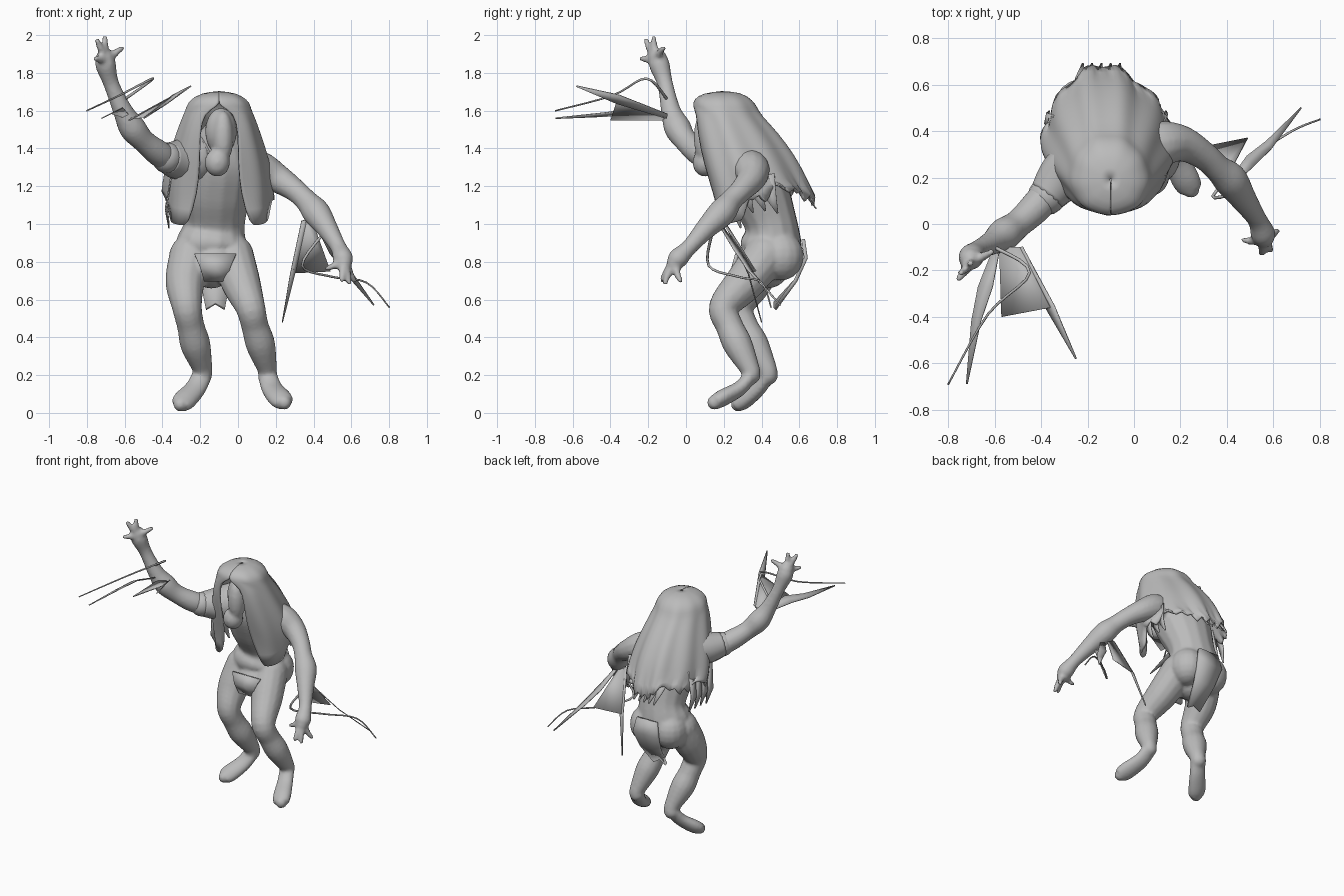
import bpy, bmesh, math, random
from mathutils import Vector, Matrix

random.seed(4)
cube = bpy.data.objects.get("Cube")
if cube:
    bpy.data.objects.remove(cube)

grey = bpy.data.materials.new("plain grey")
grey.use_nodes = True
grey.diffuse_color = (0.5, 0.5, 0.5, 1)
grey.node_tree.nodes["Principled BSDF"].inputs["Base Color"].default_value = (0.5, 0.5, 0.5, 1)


def finish(name, bm):
    bmesh.ops.recalc_face_normals(bm, faces=bm.faces)
    mesh = bpy.data.meshes.new(name)
    bm.to_mesh(mesh)
    bm.free()
    mesh.materials.append(grey)
    mesh.polygons.foreach_set("use_smooth", [True] * len(mesh.polygons))
    obj = bpy.data.objects.new(name, mesh)
    bpy.context.collection.objects.link(obj)
    return obj


def fuse(name, bm, voxel):
    """Merge overlapping pieces into one smooth skin."""
    obj = finish(name, bm)
    mod = obj.modifiers.new("fuse", "REMESH")
    mod.mode, mod.voxel_size, mod.use_smooth_shade = "VOXEL", voxel, True
    obj.modifiers.new("soften", "SMOOTH").iterations = 4


def spline(a, b, c, d, t):
    return 0.5 * (2 * b + (c - a) * t + (2 * a - 5 * b + 4 * c - d) * t * t
                  + (3 * b - a - 3 * c + d) * t ** 3)


def tube(bm, stations, flat=1.0, sides=14, steps=5):
    """Closed round limb through (x, y, z, radius) stations."""
    pts = [Vector(s) for s in stations]
    pts = [pts[0]] + pts + [pts[-1]]
    path = [spline(*pts[i:i + 4], k / steps)
            for i in range(len(pts) - 3) for k in range(steps)] + [pts[-1]]
    pos = [p.to_3d() for p in path]
    u, rings = Vector((1, 0, 0)), []
    for i, p in enumerate(pos):
        t = (pos[min(i + 1, len(pos) - 1)] - pos[max(i - 1, 0)]).normalized()
        u = (u - t * u.dot(t)).normalized()
        v = t.cross(u)
        r = path[i].w
        rings.append([bm.verts.new(p + u * r * math.cos(a) + v * r * flat * math.sin(a))
                      for a in (2 * math.pi * k / sides for k in range(sides))])
    for r0, r1 in zip(rings, rings[1:]):
        for k in range(sides):
            n = (k + 1) % sides
            bm.faces.new((r0[k], r0[n], r1[n], r1[k]))
    bm.faces.new(rings[0][::-1])
    bm.faces.new(rings[-1])
    for end in (0, -1):
        ball(bm, pos[end], [path[end].w * min(1, flat)] * 3)


def ball(bm, centre, size):
    m = Matrix.Translation(centre) @ Matrix.Diagonal((*size, 1))
    bmesh.ops.create_uvsphere(bm, u_segments=16, v_segments=10, radius=1, matrix=m)


def hand(bm, palm, tips):
    for tip in tips:
        p, q = Vector(palm), Vector(tip)
        mid = p.lerp(q, 0.55) + Vector((0, -0.008, 0))
        tube(bm, [(*p, 0.034), (*mid, 0.021), (*q, 0.015)], sides=8, steps=3)


def sheet(name, rows, thick=0.006):
    """Thin cloth or blade from rows of points of equal length."""
    bm = bmesh.new()
    grid = [[bm.verts.new(p) for p in row] for row in rows]
    for r0, r1 in zip(grid, grid[1:]):
        for k in range(len(r0) - 1):
            bm.faces.new((r0[k], r0[k + 1], r1[k + 1], r1[k]))
    obj = finish(name, bm)
    mod = obj.modifiers.new("thickness", "SOLIDIFY")
    mod.thickness, mod.offset = thick, 0
    return obj


def blade(name, path, widths, side):
    s = Vector(side).normalized()
    sheet(name, [[Vector(p) - s * w / 2, Vector(p) + s * w / 2]
                 for p, w in zip(path, widths)])


def rod(name, path, radius=0.008):
    bm = bmesh.new()
    n = len(path) - 1
    tube(bm, [(*p, radius * (1 - 0.5 * i / n)) for i, p in enumerate(path)], sides=8)
    finish(name, bm)


# Body: torso, legs and arms fused into one smooth skin
bm = bmesh.new()
tube(bm, [(-.14, .43, .78, .14), (-.14, .45, .88, .19), (-.125, .45, 1, .162),
          (-.12, .38, 1.18, .19), (-.1, .3, 1.36, .18), (-.1, .22, 1.5, .09)], flat=0.87)
for x in (-.23, -.04):
    ball(bm, (x, .5, .83), (.115, .125, .13))
ball(bm, (-.12, .35, .79), (.12, .09, .09))
# right leg and foot, set back
tube(bm, [(-.25, .42, .83, .115), (-.28, .35, .69, .105), (-.27, .28, .56, .08),
          (-.25, .31, .46, .073), (-.225, .36, .36, .08), (-.19, .425, .24, .055),
          (-.19, .435, .2, .053)])
tube(bm, [(-.19, .435, .2, .054), (-.225, .385, .13, .057), (-.28, .315, .07, .063),
          (-.305, .275, .045, .054)], flat=0.7)
# left leg and foot, stepping forward
tube(bm, [(-.03, .42, .83, .115), (.015, .31, .69, .105), (.065, .2, .56, .08),
          (.09, .23, .46, .073), (.12, .275, .36, .078), (.155, .34, .23, .052),
          (.155, .345, .2, .05)])
tube(bm, [(.155, .345, .2, .052), (.18, .285, .13, .057), (.22, .195, .08, .064),
          (.245, .15, .055, .055)], flat=0.7)
# raised right arm
tube(bm, [(-.2, .28, 1.34, .1), (-.34, .17, 1.33, .072), (-.42, .075, 1.375, .07),
          (-.5, 0, 1.44, .062), (-.56, -.045, 1.51, .072), (-.61, -.08, 1.6, .053),
          (-.67, -.11, 1.74, .042), (-.7, -.14, 1.84, .055), (-.705, -.15, 1.88, .048)])
hand(bm, (-.7, -.15, 1.87), [(-.705, -.17, 1.985), (-.745, -.21, 1.97),
                             (-.755, -.235, 1.875), (-.615, -.12, 1.93)])
# lowered left arm
tube(bm, [(.02, .31, 1.3, .11), (.12, .345, 1.285, .1), (.21, .345, 1.24, .078),
          (.3, .295, 1.18, .062), (.36, .24, 1.125, .06), (.415, .19, 1.06, .074),
          (.47, .11, .98, .058), (.53, .02, .88, .043), (.555, -.04, .82, .054),
          (.56, -.06, .79, .044)])
hand(bm, (.56, -.055, .8), [(.59, -.11, .69), (.55, -.125, .705),
                            (.615, -.03, .7), (.475, -.07, .765)])
fuse("body", bm, 0.011)

# Long face under the hood
bm = bmesh.new()
ball(bm, (-.09, .15, 1.49), (.085, .085, .125))
ball(bm, (-.11, .1, 1.325), (.068, .066, .075))
ball(bm, (-.08, .1, 1.46), (.057, .06, .14))
fuse("head", bm, 0.012)

# Hooded cape, open in front and ragged at the hem:
# centre y, half width, half depth, front z, back z, opening angle
levels = [(.19, .004, .004, 1.695, 1.695, 0), (.19, .09, .1, 1.685, 1.69, 0),
          (.2, .15, .15, 1.655, 1.65, 0), (.21, .17, .165, 1.625, 1.61, 0),
          (.22, .185, .175, 1.59, 1.57, .4),
          (.265, .225, .22, 1.48, 1.48, .42), (.33, .28, .25, 1.32, 1.35, .32),
          (.38, .31, .25, 1.16, 1.25, .33), (.42, .31, .26, .98, 1.14, .5)]
rows, count = [], 44
for i, (cy, rx, ry, zf, zb, gap) in enumerate(levels):
    row = []
    for j in range(count + 1):
        a = gap + (2 * math.pi - 2 * gap) * j / count
        w = (1 - math.cos(a)) / 2
        s = math.copysign(abs(math.sin(a)) ** .85, math.sin(a))
        fold = 1 + 0.006 * i * math.cos(9 * a)
        z = zf + (zb - zf) * w
        if i == len(levels) - 1 and w > .25:
            z += 0.1 * s * s
            z += random.choice((-.08, -.03, .03)) if j % 2 else .03
        back = w ** 2 * i / len(levels)
        row.append((-.1 - .04 * back + rx * fold * s * (1 - .55 * back),
                    cy - ry * fold * math.cos(a), z))
    rows.append(row)
cape = sheet("hooded_cape", rows, 0.016)
cape.modifiers.new("round", "SUBSURF").levels = 1
cape.modifiers.move(1, 0)

# Sleeve cuff on the raised arm
bm = bmesh.new()
tube(bm, [(-.23, .26, 1.35, .13), (-.31, .2, 1.34, .11), (-.375, .12, 1.35, .082)])
finish("right_sleeve", bm)

# Hanging rags along both sides of the cape
for name, x, lean in (("left", .13, .01), ("right", -.35, -.03)):
    for k in range(4):
        y = .24 + .065 * k
        drop = random.uniform(.16, .27)
        blade(f"{name}_rag_{k}", [(x, y, 1.26), (x + lean, y + .02, 1.24 - drop * .6),
                                  (x + lean * .5, y + .05, 1.24 - drop)],
              (.07, .05, .008), (.2, 1, .3))
for k in range(5):
    x = -.24 + .04 * k
    blade(f"back_rag_{k}", [(x, .56, 1.25), (x + .01, .63, 1.16), (x + .02, .69, 1.08)],
          (.06, .045, .008), (1, 0, .2))

# Loincloth in front and torn tail cloth behind
sheet("front_loincloth", [[(x, y, z) for x in xs] for z, y, xs in
      ((.84, .27, (-.23, -.12, -.01)), (.77, .25, (-.2, -.12, -.04)),
       (.7, .275, (-.18, -.12, -.06)))], .02)
sheet("tail_cloth", [[(-.12 + w * k, y, z + abs(k) * d) for k in (-1, 0, 1)] for y, z, w, d in
      ((.62, .92, .08, 0), (.635, .82, .1, 0), (.58, .7, .08, 0), (.47, .58, .05, -.03))], .02)

# Arm bows: web panel, long spike, second blade and bent rod on each arm
sheet("left_web", [[(.35, .2, 1.02), (.4, .2, 1.0)], [(.29, .33, .74), (.49, .37, .75)]])
blade("left_spike", [(.35, .2, 1.02), (.29, .33, .74), (.235, .4, .48)], (.03, .03, .006), (1, 0, .3))
blade("left_blade", [(.42, .18, 1), (.5, .27, .86), (.58, .34, .75), (.72, .5, .57)],
      (.03, .06, .045, .006), (.5, -.7, .4))
rod("left_rod", [(.46, .14, .96), (.34, .12, .78), (.5, .28, .72), (.68, .4, .69), (.8, .45, .56)])
sheet("right_web", [[(-.58, -.1, 1.55), (-.49, -.1, 1.57)], [(-.57, -.4, 1.55), (-.36, -.36, 1.67)]])
blade("right_spike", [(-.49, -.1, 1.57), (-.36, -.36, 1.66), (-.25, -.58, 1.73)],
      (.03, .06, .006), (.6, .2, .8))
blade("right_blade", [(-.59, -.1, 1.57), (-.64, -.27, 1.6), (-.68, -.42, 1.58), (-.72, -.69, 1.56)],
      (.03, .07, .045, .006), (1, 0, .5))
rod("right_rod", [(-.6, -.1, 1.66), (-.45, -.21, 1.77), (-.63, -.39, 1.68), (-.8, -.69, 1.6)])
